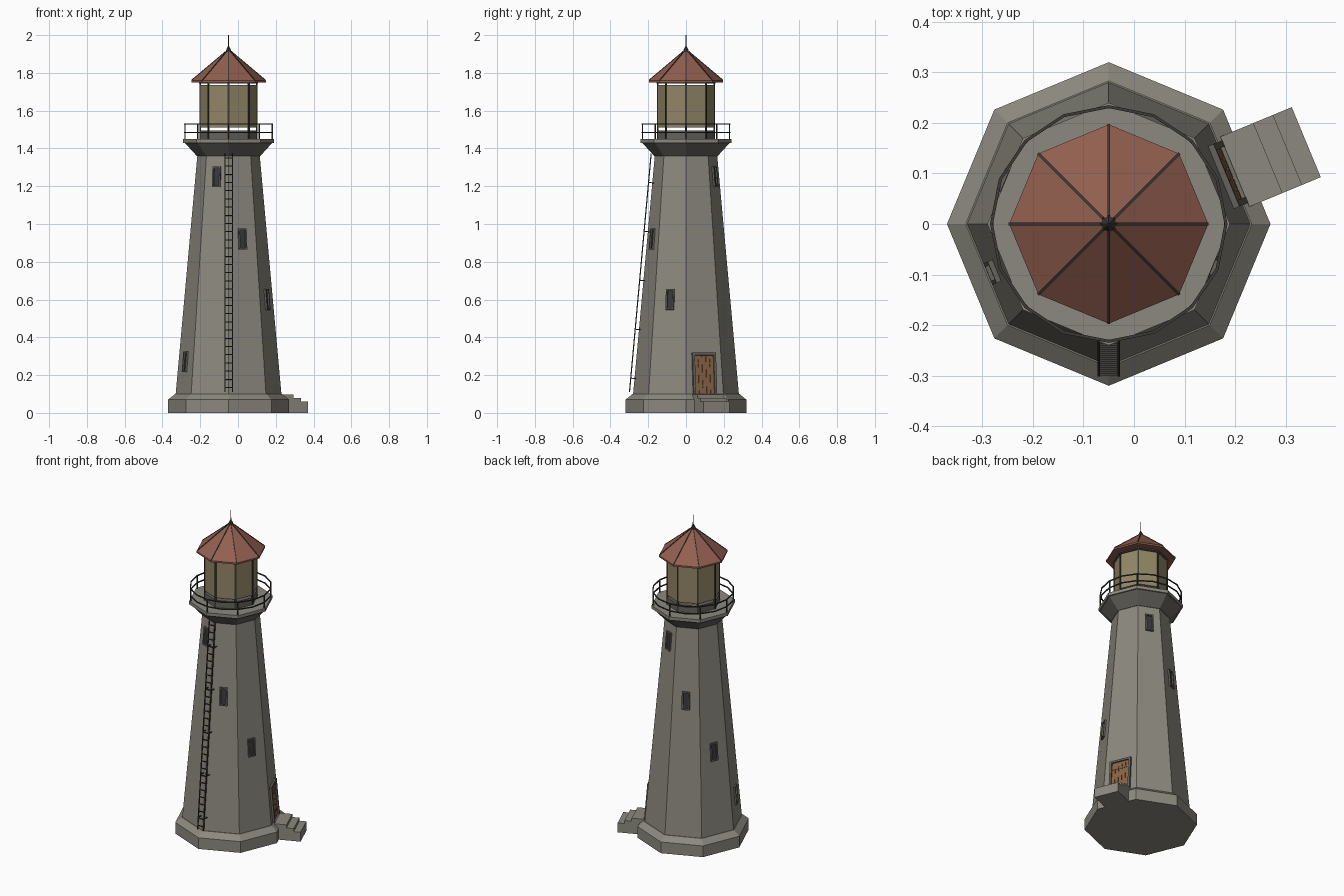
import bpy, bmesh
from math import pi, cos, sin, atan, radians
from mathutils import Matrix, Vector

if "Cube" in bpy.data.objects:
    bpy.data.objects.remove(bpy.data.objects["Cube"])

AXIS = Matrix.Translation((-0.05, 0, 0))
R0, R1, Z0, Z1 = 0.28, 0.165, 0.10, 1.365      # tower taper
SLOPE = (R0 - R1) / (Z1 - Z0)
APO = cos(pi / 8)


def material(name, rgb):
    m = bpy.data.materials.new(name)
    m.diffuse_color = (*rgb, 1)
    m.use_nodes = True
    m.node_tree.nodes["Principled BSDF"].inputs["Base Color"].default_value = m.diffuse_color
    return m


STONE = material("stone", (0.26, 0.25, 0.21))
TRIM = material("dark_stone", (0.13, 0.125, 0.108))
METAL = material("dark_metal", (0.045, 0.043, 0.038))
ROOF = material("roof_red", (0.29, 0.115, 0.08))
GLASS = material("lantern_glass", (0.29, 0.24, 0.135))
WOOD = material("door_wood", (0.25, 0.125, 0.06))
DARK = material("dark_glass", (0.04, 0.04, 0.04))


def finish(name, bm, mat):
    bmesh.ops.recalc_face_normals(bm, faces=bm.faces[:])
    me = bpy.data.meshes.new(name)
    bm.to_mesh(me)
    bm.free()
    ob = bpy.data.objects.new(name, me)
    bpy.context.collection.objects.link(ob)
    me.materials.append(mat)
    return ob


def lathe(name, profile, mat, n=8, closed=False):
    """Faceted turned shape from (radius, z) points around the tower axis."""
    bm = bmesh.new()
    rings = [[bm.verts.new(AXIS @ Vector((r * cos(2 * pi * i / n), r * sin(2 * pi * i / n), z)))
              for i in range(n)] for r, z in profile]
    pairs = list(zip(rings, rings[1:]))
    if closed:
        pairs.append((rings[-1], rings[0]))
    for a, b in pairs:
        for i in range(n):
            j = (i + 1) % n
            bm.faces.new((a[i], a[j], b[j], b[i]))
    if not closed:
        bm.faces.new(rings[0][::-1])
        bm.faces.new(rings[-1])
    return finish(name, bm, mat)


def boxes(name, parts, frame, mat):
    """One object from (centre, size) boxes placed in one or several frames."""
    bm = bmesh.new()
    for f in (frame if isinstance(frame, list) else [frame]):
        for c, s in parts:
            bmesh.ops.create_cube(bm, size=1, matrix=f @ Matrix.Translation(c) @ Matrix.Diagonal((*s, 1)))
    return finish(name, bm, mat)


def spin(deg):
    return AXIS @ Matrix.Rotation(radians(deg), 4, 'Z')


def on_wall(deg, z, k=APO):
    """Frame on the sloping wall: x outward, y sideways, z up the wall."""
    r = (R0 - SLOPE * (z - Z0)) * k
    return spin(deg) @ Matrix.Translation((r, 0, z)) @ Matrix.Rotation(-atan(SLOPE * k), 4, 'Y')


def surround(w, h, t, depth, sill=True):
    d = (depth - 0.01) / 2
    s = depth + 0.01
    parts = [((d, k * (w - t) / 2, 0), (s, t, h)) for k in (-1, 1)]
    parts.append(((d, 0, (h - t) / 2), (s, w - 2 * t, t)))
    if sill:
        parts.append(((d, 0, -(h - t) / 2), (s, w - 2 * t, t)))
    return parts


# plinth, tower and gallery
lathe("plinth", [(0.32, 0), (0.32, 0.07), (0.283, 0.10)], STONE)
lathe("tower", [(R0, 0.09), (R0, Z0), (R1, Z1)], STONE)
lathe("gallery_corbel", [(0.168, 1.36), (0.232, 1.43)], TRIM)
lathe("gallery_floor", [(0.24, 1.43), (0.24, 1.45)], STONE)

# gallery railing
for label, z in (("mid", 1.485), ("top", 1.529)):
    lathe(label + "_rail", [(0.229, z - 0.003), (0.235, z - 0.003), (0.235, z + 0.003), (0.229, z + 0.003)],
          METAL, 16, closed=True)
spins = [spin(45 * i) for i in range(8)]
boxes("rail_posts", [((0.231, 0, 1.488), (0.006, 0.006, 0.08))], spins, METAL)

# lantern room
lathe("lantern_base", [(0.153, 1.45), (0.153, 1.495)], TRIM)
lathe("lantern_glass", [(0.152, 1.51), (0.152, 1.735)], GLASS)
lathe("lantern_head", [(0.156, 1.745), (0.156, 1.76)], TRIM)
boxes("lantern_mullions", [((0.150, 0, 1.60), (0.009, 0.009, 0.30))], spins, METAL)

# roof with ribs, cap and spike
lathe("roof", [(0.197, 1.75), (0.197, 1.76), (0.014, 1.914)], ROOF)
run, rise = 0.183, 0.154
ribs = [s @ Matrix.Translation((0.1055, 0, 1.837)) @ Matrix.Rotation(atan(rise / run), 4, 'Y') for s in spins]
boxes("roof_ribs", [((0, 0, 0), (0.237, 0.005, 0.005))], ribs, METAL)
lathe("roof_cap", [(0.016, 1.905), (0.014, 1.918), (0.009, 1.93), (0.004, 1.94)], METAL)
lathe("spike", [(0.003, 1.93), (0.002, 2.0)], METAL)

# windows winding around the tower
for i, (deg, z) in enumerate([(-112.5, 1.25), (-67.5, 0.92), (-22.5, 0.60), (67.5, 1.25),
                              (112.5, 0.92), (157.5, 0.60), (202.5, 0.27)]):
    f = on_wall(deg, z)
    boxes(f"window_frame_{i + 1}", surround(0.046, 0.11, 0.008, 0.010), f, TRIM)
    boxes(f"window_pane_{i + 1}", [((0, 0, 0), (0.004, 0.032, 0.096))], f, DARK)

# door
f = on_wall(22.5, 0.207)
boxes("door_frame", surround(0.134, 0.222, 0.013, 0.012, sill=False), f, TRIM)
boxes("door_planks", [((0, (k - 2) * 0.022, -0.003), (0.008, 0.0205, 0.207)) for k in range(5)], f, WOOD)
boxes("door_straps", [((0.004, 0, z), (0.004, 0.106, 0.008)) for z in (-0.065, 0.055)], f, WOOD)

# steps to the door
steps = [(0.341, 0.097), (0.383, 0.078), (0.423, 0.059)]
for i, (r, h) in enumerate(steps):
    start = 0.27 if i == 0 else steps[i - 1][0]
    boxes(f"step_{i + 1}", [(((start + r) / 2, 0, h / 2), (r - start, 0.15, h))], spin(22.5), STONE)

# ladder up the front corner
f = on_wall(-90, 0.74, 1) @ Matrix.Translation((0.02, 0, 0))
boxes("ladder_rails", [((0, k * 0.02, 0), (0.006, 0.005, 1.268)) for k in (-1, 1)], f, METAL)
boxes("ladder_rungs", [((0, 0, -0.61 + 0.0436 * i), (0.005, 0.038, 0.005)) for i in range(29)], f, METAL)
boxes("ladder_brackets", [((-0.014, k * 0.02, -0.56 + 0.26 * i), (0.03, 0.005, 0.005))
                          for i in range(5) for k in (-1, 1)], f, METAL)
